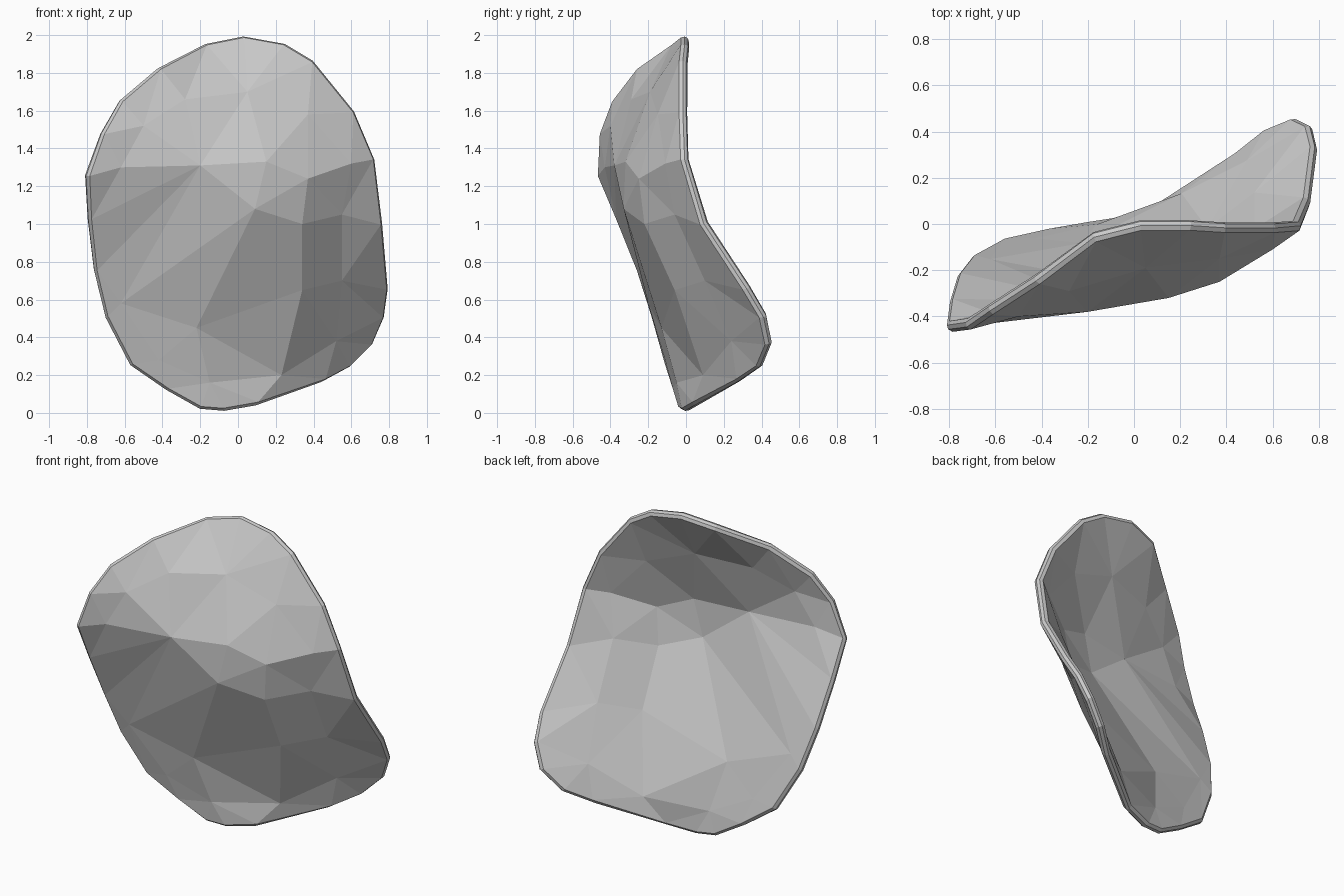
import bpy, bmesh
from mathutils import Vector
from mathutils.geometry import delaunay_2d_cdt

# Rim of the bent flake: x, z, depth y
RIM = [(0.03, 2.0, -0.02), (0.25, 1.96, -0.02), (0.40, 1.87, -0.03), (0.62, 1.60, -0.03),
       (0.73, 1.34, -0.02), (0.77, 1.00, 0.08), (0.80, 0.65, 0.31), (0.78, 0.50, 0.40),
       (0.72, 0.36, 0.43), (0.60, 0.24, 0.38), (0.45, 0.16, 0.26), (0.10, 0.04, 0.03),
       (-0.07, 0.01, -0.02), (-0.20, 0.02, -0.04), (-0.38, 0.12, -0.07), (-0.57, 0.25, -0.11),
       (-0.70, 0.50, -0.18), (-0.76, 0.75, -0.26), (-0.79, 1.02, -0.37), (-0.80, 1.25, -0.47),
       (-0.72, 1.48, -0.46), (-0.62, 1.66, -0.39), (-0.42, 1.83, -0.26), (-0.17, 1.96, -0.07)]

# Ridge, flat belly and upper slope inside the rim
INNER = [(-0.62, 1.30, -0.43), (-0.20, 1.31, -0.38), (0.15, 1.33, -0.32), (0.09, 1.08, -0.33),
         (0.34, 1.00, -0.22), (0.37, 1.24, -0.25), (0.60, 1.32, -0.11), (0.55, 1.05, -0.06),
         (0.34, 0.65, -0.06), (0.55, 0.70, 0.10), (0.23, 0.20, 0.09), (0.52, 0.38, 0.24),
         (-0.22, 0.45, -0.13), (-0.62, 0.58, -0.20), (-0.15, 0.16, -0.05), (-0.42, 0.28, -0.11),
         (-0.50, 1.52, -0.40), (-0.28, 1.66, -0.29), (0.05, 1.70, -0.19), (0.37, 1.58, -0.15)]

points = RIM + INNER
n = len(RIM)
verts, _, faces, orig, _, _ = delaunay_2d_cdt(
    [Vector((x, z)) for x, z, y in points], [],
    [list(range(n - 1, -1, -1))], 1, 1e-5)

# Lift the triangulated sheet into depth
bm = bmesh.new()
bv = [bm.verts.new((v.x, points[o[0]][2], v.y)) for v, o in zip(verts, orig)]
for f in faces:
    bm.faces.new([bv[i] for i in f])
for f in bm.faces:
    f.normal_update()
    if f.normal.y > 0:
        f.normal_flip()
mesh = bpy.data.meshes.new("bent_flake")
bm.to_mesh(mesh)
bm.free()

flake = bpy.data.objects.new("bent_flake", mesh)
bpy.context.collection.objects.link(flake)

# Thin shell with a softened rim
shell = flake.modifiers.new("shell", 'SOLIDIFY')
shell.thickness = 0.05
shell.offset = -1
soft = flake.modifiers.new("soft_rim", 'BEVEL')
soft.width = 0.015
soft.segments = 1
soft.limit_method = 'ANGLE'
soft.angle_limit = 1.0

grey = bpy.data.materials.new("stone_grey")
grey.diffuse_color = (0.6, 0.6, 0.6, 1)
mesh.materials.append(grey)
